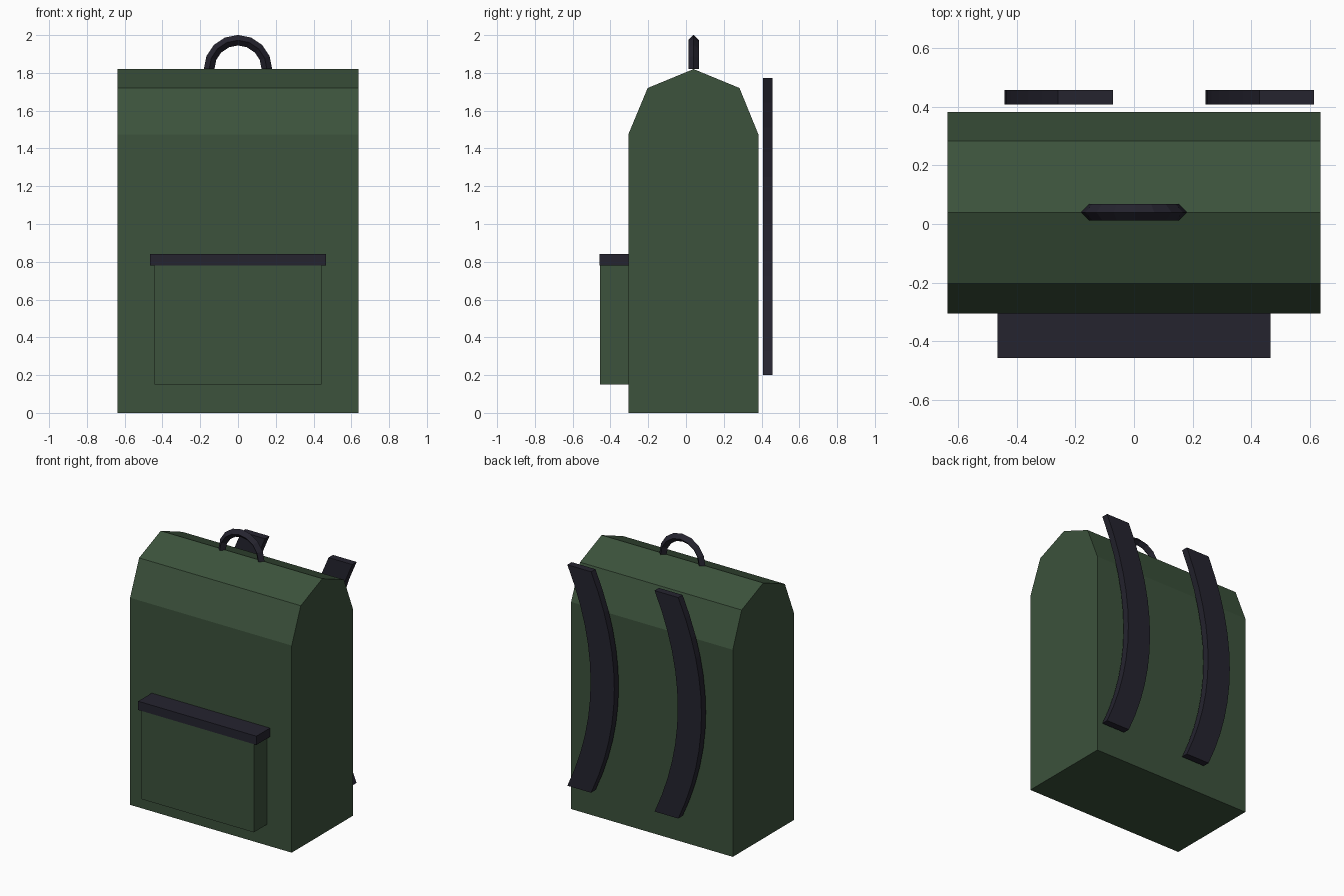
import bpy, bmesh, math
from mathutils import Vector

if "Cube" in bpy.data.objects:
    bpy.data.objects.remove(bpy.data.objects["Cube"])


def material(name, rgb):
    m = bpy.data.materials.new(name)
    m.diffuse_color = (*rgb, 1)
    m.use_nodes = True
    m.node_tree.nodes["Principled BSDF"].inputs["Base Color"].default_value = m.diffuse_color
    return m


GREEN = material("forest_green_fabric", (0.045, 0.085, 0.045))
DARK = material("dark_webbing", (0.018, 0.017, 0.028))


def finish(name, bm, mat):
    bmesh.ops.recalc_face_normals(bm, faces=bm.faces)
    mesh = bpy.data.meshes.new(name)
    bm.to_mesh(mesh)
    bm.free()
    mesh.materials.append(mat)
    obj = bpy.data.objects.new(name, mesh)
    bpy.context.collection.objects.link(obj)
    return obj


def loft(name, rings, mat):
    """Skin a row of equal closed rings and cap both ends."""
    bm = bmesh.new()
    rows = [[bm.verts.new(p) for p in ring] for ring in rings]
    n = len(rows[0])
    for a, b in zip(rows, rows[1:]):
        for i in range(n):
            j = (i + 1) % n
            bm.faces.new((a[i], a[j], b[j], b[i]))
    bm.faces.new(rows[0])
    bm.faces.new(rows[-1])
    return finish(name, bm, mat)


def box(name, lo, hi, mat):
    ring = lambda z: [(lo[0], lo[1], z), (hi[0], lo[1], z),
                      (hi[0], hi[1], z), (lo[0], hi[1], z)]
    return loft(name, [ring(lo[2]), ring(hi[2])], mat)


# Main bag: side profile extruded across the width
profile = [(-0.305, 0), (-0.305, 1.475), (-0.203, 1.72), (0.04, 1.82),
           (0.283, 1.72), (0.383, 1.475), (0.383, 0)]
loft("bag_body", [[(x, y, z) for y, z in profile] for x in (-0.637, 0.637)], GREEN)

# Front pocket and its flap
box("front_pocket", (-0.443, -0.455, 0.15), (0.443, -0.28, 0.79), GREEN)
box("pocket_flap", (-0.466, -0.458, 0.78), (0.466, -0.28, 0.842), DARK)

# Carry handle: half ring with a diamond section
MAJOR, MINOR, SEGS = 0.153, 0.028, 8
rings = []
for i in range(SEGS + 1):
    a = math.pi * i / SEGS
    out = Vector((math.cos(a), 0, math.sin(a)))
    side = Vector((0, 1, 0))
    mid = Vector((0, 0.04, 1.82)) + out * MAJOR
    rings.append([mid + out * MINOR, mid + side * MINOR,
                  mid - out * MINOR, mid - side * MINOR])
loft("carry_handle", rings, DARK)

# Shoulder straps: flat bowed bands behind the back panel
WIDTH, BOW, STEPS = 0.187, 0.183, 12
for name, x0 in (("shoulder_strap_left", -0.442), ("shoulder_strap_right", 0.245)):
    rings = []
    for i in range(STEPS + 1):
        t = 2 * i / STEPS - 1
        x, z = x0 + BOW * t * t, 0.987 + 0.787 * t
        rings.append([(x, 0.408, z), (x + WIDTH, 0.408, z),
                      (x + WIDTH, 0.457, z), (x, 0.457, z)])
    loft(name, rings, DARK)
